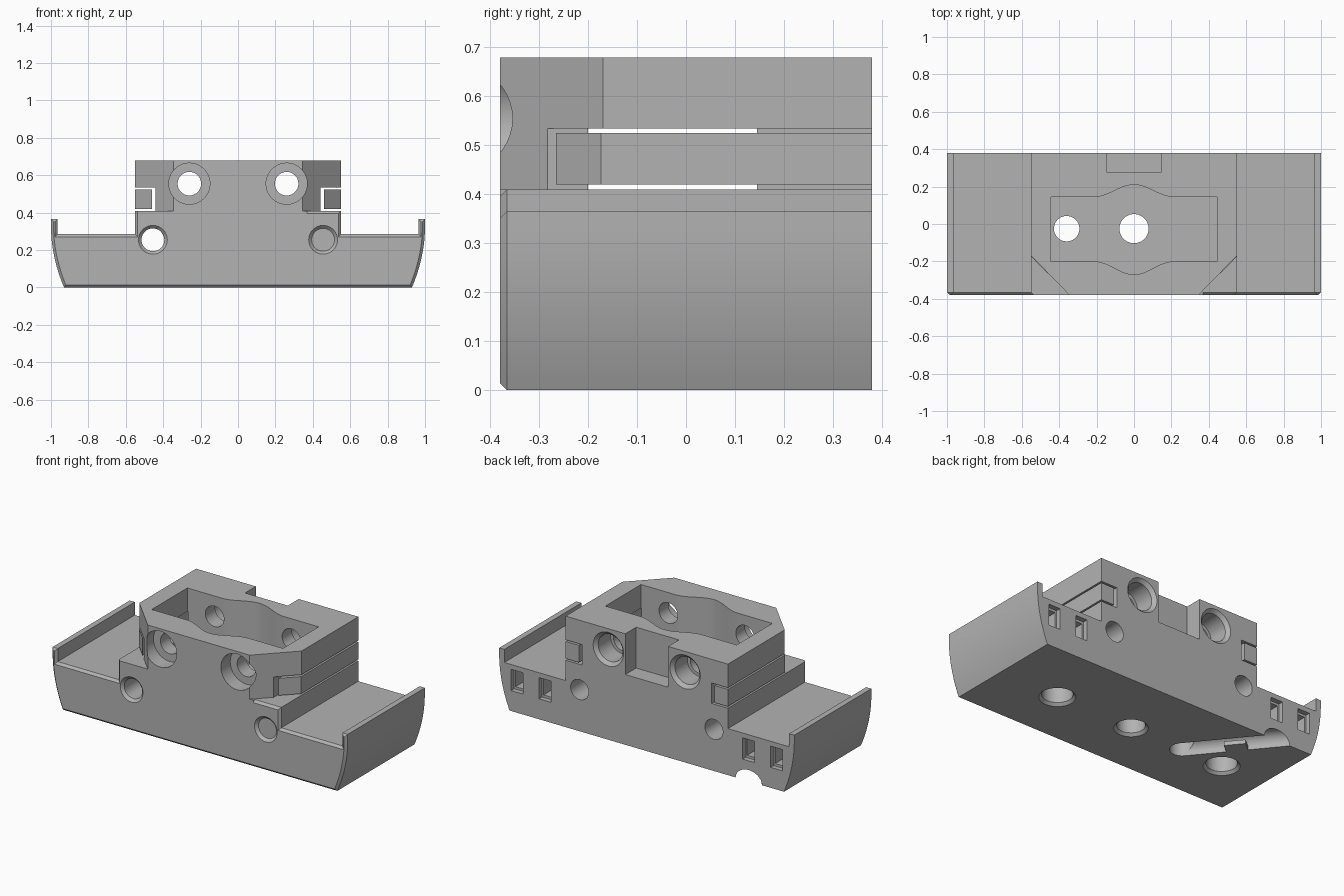
import bpy, bmesh, math
from mathutils import Vector, Matrix

if "Cube" in bpy.data.objects:
    bpy.data.objects.remove(bpy.data.objects["Cube"], do_unlink=True)

grey = bpy.data.materials.new("plain_grey")
grey.use_nodes = True
grey.diffuse_color = (0.45, 0.45, 0.45, 1)
grey.node_tree.nodes["Principled BSDF"].inputs["Base Color"].default_value = (0.45, 0.45, 0.45, 1)


def finish(name, bm):
    bmesh.ops.recalc_face_normals(bm, faces=bm.faces)
    me = bpy.data.meshes.new(name)
    bm.to_mesh(me)
    bm.free()
    me.materials.append(grey)
    ob = bpy.data.objects.new(name, me)
    bpy.context.collection.objects.link(ob)
    return ob


def prism(name, outline, lo, hi, along="z", chamfer=0):
    """Extrude an outline along z (x, y points) or y (x, z points)."""
    bm = bmesh.new()
    place = (lambda p, h: (p[0], p[1], h)) if along == "z" else (lambda p, h: (p[0], h, p[1]))
    ends = [[bm.verts.new(place(p, h)) for p in outline] for h in (lo, hi)]
    n = len(outline)
    first = bm.faces.new(ends[0])
    bm.faces.new(ends[1][::-1])
    for i in range(n):
        j = (i + 1) % n
        bm.faces.new((ends[0][i], ends[1][i], ends[1][j], ends[0][j]))
    bmesh.ops.recalc_face_normals(bm, faces=bm.faces)
    if chamfer:
        rim = [e for e in first.edges if min(v.co.z for v in e.verts) < 0.6]
        bmesh.ops.bevel(bm, geom=rim, offset=chamfer, segments=1, profile=0.5, affect='EDGES')
    return finish(name, bm)


def box(name, x0, x1, y0, y1, z0, z1):
    return prism(name, [(x0, y0), (x1, y0), (x1, y1), (x0, y1)], z0, z1)


def rod(name, start, end, r0, r1=None):
    """Cylinder or cone between two points."""
    a, b = Vector(start), Vector(end)
    turn = (b - a).to_track_quat('Z', 'Y').to_matrix().to_4x4()
    bm = bmesh.new()
    bmesh.ops.create_cone(bm, cap_ends=True, segments=40, radius1=r0,
                          radius2=r0 if r1 is None else r1, depth=(b - a).length,
                          matrix=Matrix.Translation((a + b) / 2) @ turn)
    return finish(name, bm)


FRONT, BACK = -0.38, 0.38

# Body: curved hull, side shelves with lips, and raised centre block
arc = [(1 - 0.07 * (1 - i / 12) ** 2, 0.33 * i / 12) for i in range(13)]
half = arc + [(1, 0.365), (0.965, 0.365), (0.965, 0.285), (0.55, 0.285), (0.55, 0.68)]
body = prism("body", half + [(-x, z) for x, z in reversed(half)], FRONT, BACK, "y", 0.014)

cuts = []

# Central pocket with a bulged middle
steps = [-0.21 + 0.42 * i / 24 for i in range(25)]
bulge = [(x, (1 + math.cos(math.pi * x / 0.21)) / 2) for x in steps]
pocket = [(-0.445, -0.2)] + [(x, -0.2 - 0.07 * b) for x, b in bulge] + [(0.445, -0.2), (0.445, 0.145)]
pocket += [(x, 0.145 + 0.065 * b) for x, b in reversed(bulge)] + [(-0.445, 0.145)]
cuts.append(prism("pocket_cut", pocket, 0.41, 0.8))

# Back notch
cuts.append(box("notch_cut", -0.145, 0.145, 0.275, 0.5, 0.43, 0.8))

for s in (-1, 1):
    # Chamfered front corners of the block, with a bevelled ledge
    corner = [(0.345, FRONT), (0.545, -0.58), (0.8, -0.58), (0.8, -0.17), (0.55, -0.17)]
    cuts.append(prism("corner_cut", [(s * x, y) for x, y in corner], 0.41, 0.8))
    ledge = [(FRONT - 0.014, 0.41), (FRONT, 0.396), (FRONT + 0.014, 0.41), (FRONT, 0.424)]
    bar = bmesh.new()
    bmesh.ops.create_cube(bar, size=1)
    for v in bar.verts:
        v.co = (s * (0.46 + 0.18 * v.co.x), *ledge[(2 if v.co.y > 0 else 0) + ((v.co.y > 0) != (v.co.z > 0))])
    cuts.append(finish("ledge_cut", bar))
    # Side slots
    cuts.append(box("slot_cut", *sorted((s * 0.44, s * 0.7)), -0.5, 0.5, 0.41, 0.535))
    # Lower through holes with countersunk fronts
    x, z = s * 0.455, 0.255
    cuts.append(rod("lower_hole", (x, -0.5, z), (x, 0.5, z), 0.061))
    cuts.append(rod("lower_sink", (x, FRONT - 0.004, z), (x, FRONT + 0.016, z), 0.081, 0.061))
    # Upper through holes, counterbored from both ends
    x, z = s * 0.26, 0.555
    cuts.append(rod("upper_hole", (x, -0.5, z), (x, 0.5, z), 0.063))
    cuts.append(rod("front_bore", (x, -0.5, z), (x, -0.29, z), 0.11))
    cuts.append(rod("back_bore", (x, 0.24, z), (x, 0.5, z), 0.083))
    cuts.append(rod("back_sink", (x, BACK - 0.02, z), (x, BACK + 0.004, z), 0.083, 0.107))
    # Stepped rectangular sockets in the back
    for c in (0.69, 0.88):
        cuts.append(box("socket_cut", s * c - 0.04, s * c + 0.04, 0.35, 0.5, 0.125, 0.255))
        cuts.append(box("socket_core", s * c - 0.03, s * c + 0.03, 0.2, 0.5, 0.14, 0.24))

# Holes in the underside: two blind, two reaching the pocket
for x, r, top in ((0.52, 0.085, 0.15), (-0.64, 0.085, 0.15), (0, 0.078, 0.6), (-0.36, 0.068, 0.6)):
    cuts.append(rod("under_hole", (x, -0.025, -0.1), (x, -0.025, top), r))
    if x != -0.36:
        cuts.append(rod("under_sink", (x, -0.025, -0.004), (x, -0.025, 0.016), r + 0.02, r))

# Slanted cable channel under the body
hole, exit_point = Vector((-0.36, -0.025, 0)), Vector((-0.7, 0.39, 0))
way = (exit_point - hole).normalized()
cuts.append(rod("channel_cut", hole, exit_point + way * 0.15, 0.069))

bpy.context.view_layer.objects.active = body
for cutter in cuts:
    cutter.hide_render = True
    mod = body.modifiers.new("cut", 'BOOLEAN')
    mod.operation, mod.solver, mod.object = 'DIFFERENCE', 'EXACT', cutter
    bpy.ops.object.modifier_apply(modifier=mod.name)
    bpy.data.objects.remove(cutter, do_unlink=True)

# Loose bars sitting in the side slots
for s, side in ((1, "left"), (-1, "right")):
    plan = [(0.46, -0.266), (0.55, -0.174), (0.55, BACK), (0.46, BACK)]
    prism(side + "_slot_bar", [(s * x, y) for x, y in plan], 0.42, 0.525)

# Small tab holding a cable in the channel
across = Vector((-way.y, way.x, 0))
middle = hole + way * 0.29 + across * 0.04
tab = [middle + way * a + across * b for a, b in ((-0.06, -0.04), (0.06, -0.04), (0.06, 0.04), (-0.06, 0.04))]
prism("channel_tab", [(p.x, p.y) for p in tab], 0, 0.025)

bpy.ops.object.select_all(action='DESELECT')
body.select_set(True)
bpy.ops.object.shade_smooth_by_angle(angle=math.radians(30))
